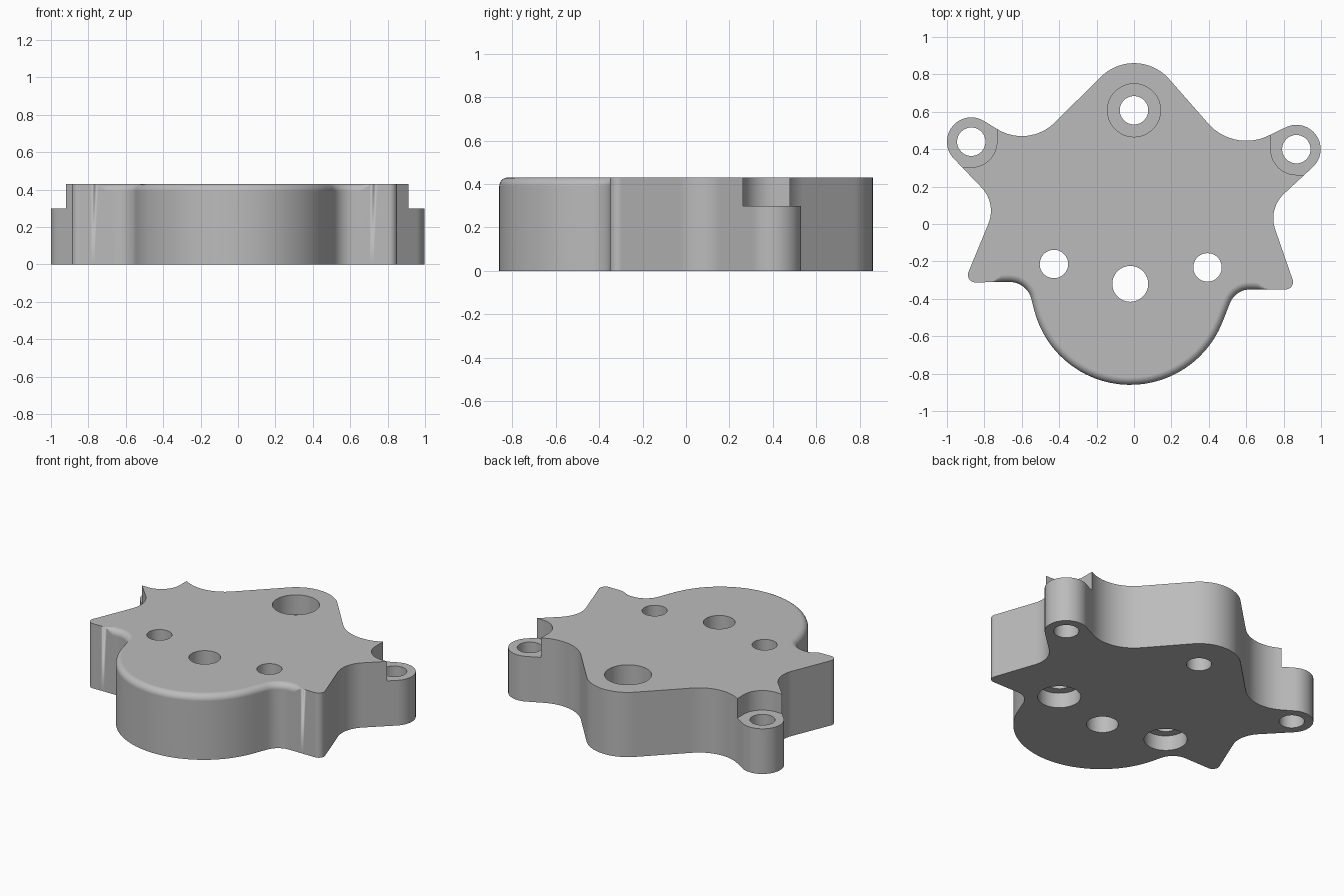
import bpy, bmesh
from math import acos, atan2, ceil, cos, pi, radians, sin, tau
from mathutils import Vector

if "Cube" in bpy.data.objects:
    bpy.data.objects.remove(bpy.data.objects["Cube"], do_unlink=True)

HEIGHT, LUG_TOP, ROUND = 0.43, 0.30, 0.04

grey = bpy.data.materials.new("plain_grey")
grey.use_nodes = True
grey.diffuse_color = (0.5, 0.5, 0.5, 1)
grey.node_tree.nodes["Principled BSDF"].inputs["Base Color"].default_value = (0.5, 0.5, 0.5, 1)

# Outline as a belt around circles: x, y, radius (negative = concave fillet)
BELT = [
    (0, 0.61, 0.25),          # back nose
    (-0.60, 0.72, -0.25),
    (-0.87, 0.44, 0.13),      # right lug
    (-0.945, 0.07, -0.18),
    (-0.848, -0.272, 0.04),   # right front corner
    (-0.665, -0.43, -0.12),
    (-0.02, -0.33, 0.53),     # front lobe
    (0.62, -0.465, -0.115),
    (0.81, -0.31, 0.04),      # left front corner
    (0.925, 0.03, -0.18),
    (0.868, 0.40, 0.13),      # left lug
    (0.60, 0.715, -0.27),
]


def belt_outline(circles):
    """Counterclockwise list of (point, outward normal)."""
    n = len(circles)
    angles = []
    for i in range(n):
        (ax, ay, ar), (bx, by, br) = circles[i], circles[(i + 1) % n]
        d = Vector((bx - ax, by - ay))
        ratio = max(-1, min(1, (ar - br) / d.length))
        angles.append(atan2(d.y, d.x) - acos(ratio))
    out = []
    for i, (x, y, r) in enumerate(circles):
        start, end = angles[i - 1], angles[i]
        sweep = (end - start) % tau if r > 0 else -((start - end) % tau)
        steps = max(4, ceil(abs(sweep) / radians(5)))
        arc = []
        for k in range(steps + 1):
            a = start + sweep * k / steps
            normal = Vector((cos(a), sin(a)))
            arc.append((Vector((x, y)) + normal * r, normal))
        # Short steps along the straight run that leads to this arc
        if out:
            p, q = out[-1][0], arc[0][0]
            count = int((q - p).length / 0.02)
            out += [(p.lerp(q, k / count), arc[0][1]) for k in range(1, count)]
        out += arc
    return out


def finish(name, bm):
    bmesh.ops.remove_doubles(bm, verts=bm.verts, dist=0.0004)
    bmesh.ops.recalc_face_normals(bm, faces=bm.faces)
    mesh = bpy.data.meshes.new(name)
    bm.to_mesh(mesh)
    bm.free()
    mesh.materials.append(grey)
    obj = bpy.data.objects.new(name, mesh)
    bpy.context.collection.objects.link(obj)
    return obj


def stack(name, rings):
    """Solid made of closed rings stacked from bottom to top."""
    bm = bmesh.new()
    loops = [[bm.verts.new(p) for p in ring] for ring in rings]
    n = len(loops[0])
    for low, high in zip(loops, loops[1:]):
        for i in range(n):
            j = (i + 1) % n
            bm.faces.new((low[i], low[j], high[j], high[i]))
    bm.faces.new(loops[0][::-1])
    bm.faces.new(loops[-1])
    return finish(name, bm)


def prism(name, points, low, high):
    return stack(name, [[(x, y, z) for x, y in points] for z in (low, high)])


def bore(x, y, r, low=-0.1, high=0.6):
    ring = [(x + r * cos(tau * k / 48), y + r * sin(tau * k / 48)) for k in range(48)]
    return prism("bore_cutter", ring, low, high)


def lug_pocket(x, y, side, r=0.137):
    """Corner pocket above a lug, open toward the outside and the back."""
    pts = [(x - side * r * cos(a), y - r * sin(a)) for a in (pi / 2 * k / 14 for k in range(15))]
    pts += [(x + side * 0.3, y - r), (x + side * 0.3, y + 0.3), (x - side * r, y + 0.3)]
    return prism("pocket_cutter", pts, LUG_TOP, 0.6)


# Body, with the top edge rounded along the front lobe and fading out at its ends
outline = belt_outline(BELT)


def edge_round(p):
    if p.y > -0.28:
        return 0
    t = max(0, min(1, (0.745 - abs(p.x + 0.025)) / 0.07))
    return ROUND * t * t * (3 - 2 * t)


rings = [[(p.x, p.y, 0) for p, n in outline]]
for k in range(9):
    a = pi / 2 * k / 8
    ring = []
    for p, n in outline:
        r = edge_round(p)
        q = p - n * r * (1 - cos(a))
        ring.append((q.x, q.y, HEIGHT - r * (1 - sin(a))))
    rings.append(ring)
body = stack("cover_body", rings)

# Holes: lugs, stepped back hole, centre hole, two holes stepped from below
cutters = [bore(x, y, 0.076) for x, y, r in (BELT[2], BELT[10])]
cutters += [lug_pocket(-0.87, 0.44, -1), lug_pocket(0.868, 0.40, 1)]
cutters += [bore(0, 0.608, 0.076), bore(0, 0.608, 0.142, LUG_TOP)]
cutters += [bore(-0.02, -0.32, 0.096)]
for x, y in ((-0.428, -0.214), (0.393, -0.232)):
    cutters += [bore(x, y, 0.076), bore(x, y, 0.13, -0.1, 0.1)]

bpy.context.view_layer.objects.active = body
body.select_set(True)
for cutter in cutters:
    cutter.hide_render = True
    mod = body.modifiers.new("cut", "BOOLEAN")
    mod.operation, mod.solver, mod.object = "DIFFERENCE", "EXACT", cutter
    bpy.ops.object.modifier_apply(modifier=mod.name)
for cutter in cutters:
    bpy.data.objects.remove(cutter, do_unlink=True)

# Smooth walls with crisp edges and a flat top
bpy.ops.object.shade_smooth_by_angle(angle=radians(30))
weighted = body.modifiers.new("flat_top", "WEIGHTED_NORMAL")
weighted.keep_sharp = True
